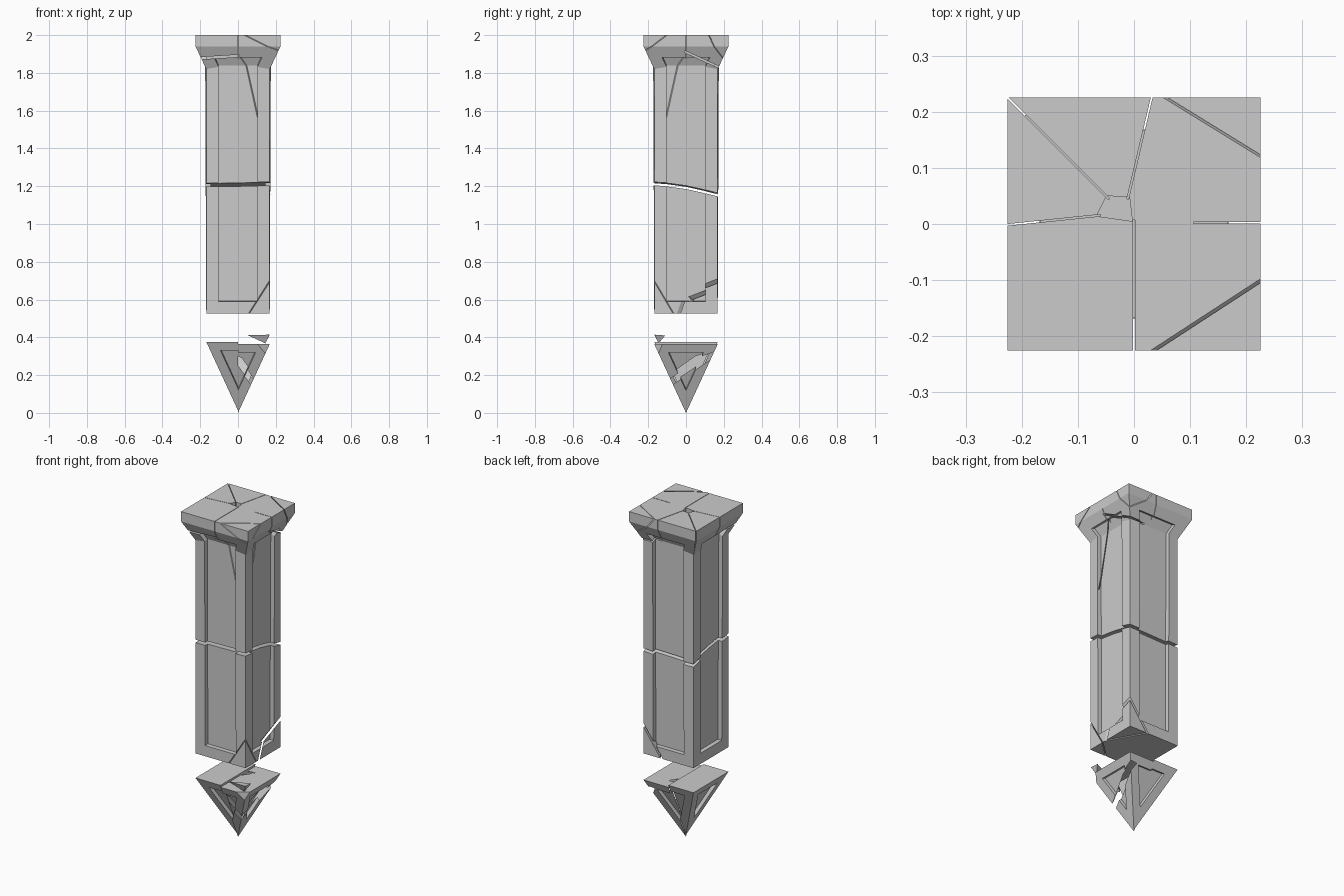
import bpy, bmesh
from mathutils import Vector

if "Cube" in bpy.data.objects:
    bpy.data.objects.remove(bpy.data.objects["Cube"])


def make(name, bm):
    bmesh.ops.recalc_face_normals(bm, faces=bm.faces)
    me = bpy.data.meshes.new(name)
    bm.to_mesh(me)
    bm.free()
    ob = bpy.data.objects.new(name, me)
    bpy.context.collection.objects.link(ob)
    return ob


def hull(name, pts):
    bm = bmesh.new()
    for p in pts:
        bm.verts.new(p)
    bmesh.ops.convex_hull(bm, input=bm.verts[:])
    return make(name, bm)


def sheet(pts, t=0.004):
    """Thin flat slab through the points, used to cut a crack."""
    v = [Vector(p) for p in pts]
    n = (v[1] - v[0]).cross(v[2] - v[0]).normalized() * t / 2
    c = sum(v, Vector()) / len(v)
    v = [c + (p - c) * 1.06 for p in v]
    return hull("crack_cutter", [p + n for p in v] + [p - n for p in v])


def wall(a, b, z0=1.88, z1=2.03, t=0.003):
    return sheet([(*a, z0), (*b, z0), (*b, z1), (*a, z1)], t)


def cut(ob, cutters):
    bpy.context.view_layer.objects.active = ob
    for c in cutters:
        m = ob.modifiers.new("cut", 'BOOLEAN')
        m.operation, m.solver, m.object = 'DIFFERENCE', 'EXACT', c
        bpy.ops.object.modifier_apply(modifier=m.name)
        bpy.data.objects.remove(c)


def panelled(rings, inset, depth):
    """Square lofted solid with one sunken panel on each side; rings = (half width, z)."""
    bm = bmesh.new()
    loops = []
    for h, z in rings:
        if h == 0:
            loops.append([bm.verts.new((0, 0, z))] * 4)
        else:
            loops.append([bm.verts.new((x * h, y * h, z))
                          for x, y in ((-1, -1), (1, -1), (1, 1), (-1, 1))])
    sides = [[] for _ in range(4)]
    for k in range(len(loops) - 1):
        a, b = loops[k], loops[k + 1]
        for i in range(4):
            j = (i + 1) % 4
            vs = list(dict.fromkeys([a[i], a[j], b[j], b[i]]))
            f = bm.faces.new(vs)
            if k < 2:
                sides[i].append(f)
    for lp in (loops[0], loops[-1]):
        if len(set(lp)) == 4:
            bm.faces.new(lp)
    bmesh.ops.recalc_face_normals(bm, faces=bm.faces)
    for fs in sides:
        bmesh.ops.inset_region(bm, faces=fs, thickness=inset, use_even_offset=True)
        bmesh.ops.inset_region(bm, faces=fs, thickness=0.001, depth=-depth,
                               use_even_offset=True)
    return bm


# Column with flared cap
column = make("column", panelled(
    [(0.168, 0.525), (0.168, 1.82), (0.225, 1.94), (0.225, 2.0)], 0.065, 0.025))

# Jagged break across the middle of the shaft
path = [(-0.25, 1.21), (-0.11, 1.20), (0.0, 1.185), (0.09, 1.165), (0.25, 1.125)]
bm = bmesh.new()
vs = [bm.verts.new((-0.3, y, z + 0.009)) for y, z in path]
vs += [bm.verts.new((-0.3, y, z - 0.009)) for y, z in reversed(path)]
f = bm.faces.new(vs)
ext = bmesh.ops.extrude_face_region(bm, geom=[f])["geom"]
for v in ext:
    if isinstance(v, bmesh.types.BMVert):
        v.co.x = 0.3
        v.co.z += 0.012
cracks = [make("break_cutter", bm)]

# Cracks radiating over the top of the cap, around a small pit
cracks += [wall(a, b) for a, b in (
    ((0, 0), (0, -0.24)), ((0.11, 0.002), (0.24, 0.002)),
    ((-0.065, 0.015), (-0.24, -0.003)), ((-0.05, 0.05), (-0.24, 0.24)),
    ((-0.01, 0.05), (0.035, 0.24)))]
cracks.append(hull("pit_cutter", [(x, y, z) for z in (1.93, 2.05) for x, y in (
    (-0.067, 0.014), (-0.049, 0.05), (-0.008, 0.048), (-0.003, 0.005))]))

# Chipped cap corners, split shaft corner, and cracks under the cap
cracks += [
    sheet([(0.02, -0.235, 2.0), (0.235, -0.095, 2.0), (0.23, -0.23, 1.9)]),
    sheet([(0.04, 0.235, 2.0), (0.235, 0.115, 2.0), (0.2, 0.21, 1.84)]),
    sheet([(0, -0.18, 1.9), (0.18, 0, 1.9), (0.15, -0.16, 1.3)]),
    sheet([(-0.24, -0.24, 1.875), (0, -0.24, 1.89), (0, -0.06, 1.89),
           (-0.24, -0.06, 1.875)], 0.012),
    sheet([(0.06, 0.0, 1.91), (0.24, 0.0, 1.91), (0.24, 0.24, 1.80),
           (0.06, 0.24, 1.80)], 0.009),
]

# Broken lower corners of the shaft
cracks += [
    sheet([(0.04, -0.175, 0.51), (0.172, -0.175, 0.715), (0.175, -0.05, 0.51)]),
    sheet([(0.175, 0.175, 0.71), (0.04, 0.175, 0.52), (0.175, -0.02, 0.635)], 0.013),
    sheet([(0.175, -0.01, 0.64), (0.175, -0.055, 0.515), (0.04, 0.18, 0.515)], 0.009),
]
cut(column, cracks)


# Pointed tip, split into two halves; the right half has slipped down
def tip_half(name, side):
    bm = panelled([(0, 0.012), (0.168, 0.376)], 0.05, 0.02)
    r = bmesh.ops.bisect_plane(bm, geom=bm.verts[:] + bm.edges[:] + bm.faces[:],
                               plane_co=(0, 0, 0), plane_no=(side, 0, 0), clear_inner=True)
    edges = [e for e in r["geom_cut"] if isinstance(e, bmesh.types.BMEdge)]
    bmesh.ops.triangle_fill(bm, edges=edges, use_beauty=True)
    return make(name, bm)


tip_left = tip_half("tip_left", -1)
tip_right = tip_half("tip_right", 1)
cut(tip_right, [
    sheet([(0.08, -0.085, 0.16), (0.18, 0.175, 0.31), (-0.02, 0.06, 0.39),
           (-0.02, -0.16, 0.29)], 0.024),
    hull("corner_cutter", [(0.05, -0.2, 0.42), (0.2, -0.2, 0.42),
                           (0.2, -0.1, 0.42), (0.145, -0.145, 0.325)]),
])
tip_right.location.z = -0.012

# Loose shard floating above the missing tip corner
hull("shard", [(0.05, -0.166, 0.412), (0.166, -0.166, 0.414),
               (0.166, -0.11, 0.41), (0.145, -0.145, 0.368)])
